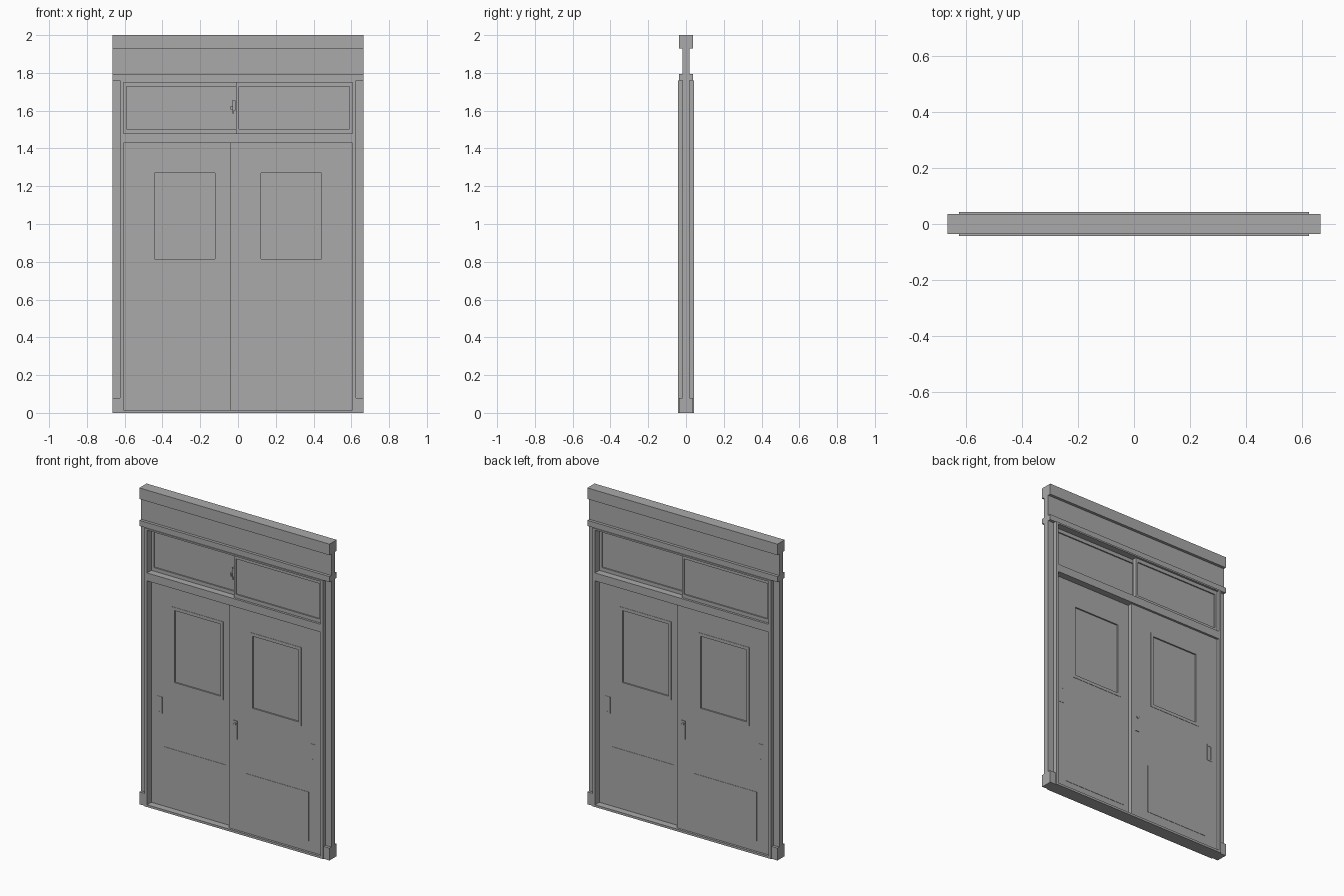
import bpy
import bmesh
from mathutils import Matrix

cube = bpy.data.objects.get("Cube")
if cube:
    bpy.data.objects.remove(cube, do_unlink=True)

grey = bpy.data.materials.new("plain grey")
grey.use_nodes = True
grey.diffuse_color = (0.4, 0.4, 0.4, 1)
grey.node_tree.nodes["Principled BSDF"].inputs["Base Color"].default_value = (0.4, 0.4, 0.4, 1)


def finish(name, bm):
    bmesh.ops.recalc_face_normals(bm, faces=bm.faces)
    mesh = bpy.data.meshes.new(name)
    bm.to_mesh(mesh)
    bm.free()
    mesh.materials.append(grey)
    obj = bpy.data.objects.new(name, mesh)
    bpy.context.collection.objects.link(obj)
    return obj


def box_mesh(x, y, z):
    bm = bmesh.new()
    bmesh.ops.create_cube(bm, size=1)
    for v in bm.verts:
        for i, (low, high) in enumerate((x, y, z)):
            v.co[i] = low if v.co[i] < 0 else high
    return bm


def box(name, x, y, z):
    return finish(name, box_mesh(x, y, z))


def glazed_panel(name, x, y, z, hole_x, hole_z, depth):
    """Slab with a rectangular pane sunk into its front and back."""
    bm = box_mesh(x, y, z)
    mid_x, mid_z = sum(x) / 2, sum(z) / 2
    bm.normal_update()
    for face in [f for f in bm.faces if abs(f.normal.y) > 0.9]:
        inward = -1 if face.normal.y > 0 else 1
        bmesh.ops.inset_individual(bm, faces=[face], thickness=0.01)
        for v in face.verts:
            v.co.x = hole_x[0] if v.co.x < mid_x else hole_x[1]
            v.co.z = hole_z[0] if v.co.z < mid_z else hole_z[1]
        wall = bmesh.ops.extrude_discrete_faces(bm, faces=[face])["faces"][0]
        for v in wall.verts:
            v.co.y += inward * depth
    return finish(name, bm)


def cylinder(name, x, y, z, radius, depth):
    bm = bmesh.new()
    bmesh.ops.create_cone(bm, cap_ends=True, segments=16, radius1=radius,
                          radius2=radius, depth=depth)
    bm.transform(Matrix.Translation((x, y, z)) @ Matrix.Rotation(1.5708, 4, "X"))
    return finish(name, bm)


def span(sign, a, b):
    return tuple(sorted((sign * a, sign * b)))


HALF = 0.665      # half width of the frame
CASING = 0.042    # half depth of the casing
THIN = 0.018      # half depth of the outer boards
BLOCK = 0.036     # half depth of the plinths and mouldings

# Header board with mouldings
box("header_board", (-HALF, HALF), (-THIN, THIN), (1.795, 1.93))
box("header_cap", (-HALF, HALF), (-BLOCK, BLOCK), (1.93, 2.0))
box("header_moulding", (-HALF, HALF), (-BLOCK, BLOCK), (1.76, 1.795))

# Casing head, transom bar and threshold
box("casing_head", (-0.607, 0.607), (-CASING, CASING), (1.75, 1.76))
box("transom_bar", (-0.607, 0.607), (-CASING, CASING), (1.43, 1.48))
box("threshold", (-0.607, 0.607), (-CASING, CASING), (0, 0.014))

# Side boards, plinths and jambs
for side, sign in (("left", 1), ("right", -1)):
    box(side + "_side_board", span(sign, 0.624, HALF), (-THIN, THIN), (0.078, 1.76))
    box(side + "_plinth", span(sign, 0.624, HALF), (-BLOCK, BLOCK), (0, 0.078))
    box(side + "_jamb", span(sign, 0.607, 0.624), (-CASING, CASING), (0, 1.76))

# Two overlapping leaves: the left one runs in front, the right one behind
for side, sign in (("left", 1), ("right", -1)):
    front, back = (-0.028, -0.001) if sign > 0 else (0.001, 0.028)
    glazed_panel(side + "_door_leaf", span(sign, -0.042, 0.607), (front, back),
                 (0.014, 1.43), span(sign, 0.123, 0.443), (0.815, 1.27), 0.007)
    glazed_panel(side + "_transom_sash", span(sign, -0.01, 0.607), (front, back),
                 (1.48, 1.75), span(sign, 0.005, 0.59), (1.503, 1.727), 0.008)

    for face, out, y in (("front", -1, front), ("back", 1, back)):
        plate = tuple(sorted((y, y + out * 0.002)))
        label = side + "_" + face
        # Kick plate
        box(label + "_kick_plate", span(sign, 0.08, 0.515), plate, (0.08, 0.39))
        # Thin trim around the window
        for edge, z in (("top", (1.27, 1.29)), ("bottom", (0.795, 0.815))):
            box(label + "_window_trim_" + edge, span(sign, 0.103, 0.463), plate, z)
        for edge, a, b in (("inner", 0.103, 0.123), ("outer", 0.443, 0.463)):
            box(label + "_window_trim_" + edge, span(sign, a, b), plate, (0.815, 1.27))
        # Flush pull at the outer edge
        glazed_panel(label + "_edge_pull", span(sign, 0.53, 0.565), plate,
                     (0.595, 0.7), span(sign, 0.538, 0.557), (0.605, 0.69), 0.0008)

    # Lock plate on the exposed meeting edge
    out = -sign
    y = front if sign > 0 else back
    box(side + "_lock_plate", span(sign, -0.014, 0.016),
        tuple(sorted((y, y + out * 0.004))), (0.59, 0.705))
    cylinder(side + "_lock_cylinder", sign * 0.001, y + out * 0.005, 0.685, 0.009, 0.008)

# Transom latch
box("latch_plate", (-0.033, -0.012), (-0.014, 0.002), (1.6, 1.655))
box("latch_lever", (-0.039, -0.027), (-0.024, -0.01), (1.605, 1.625))
box("latch_tail", (-0.03, -0.02), (-0.018, 0.002), (1.585, 1.6))
